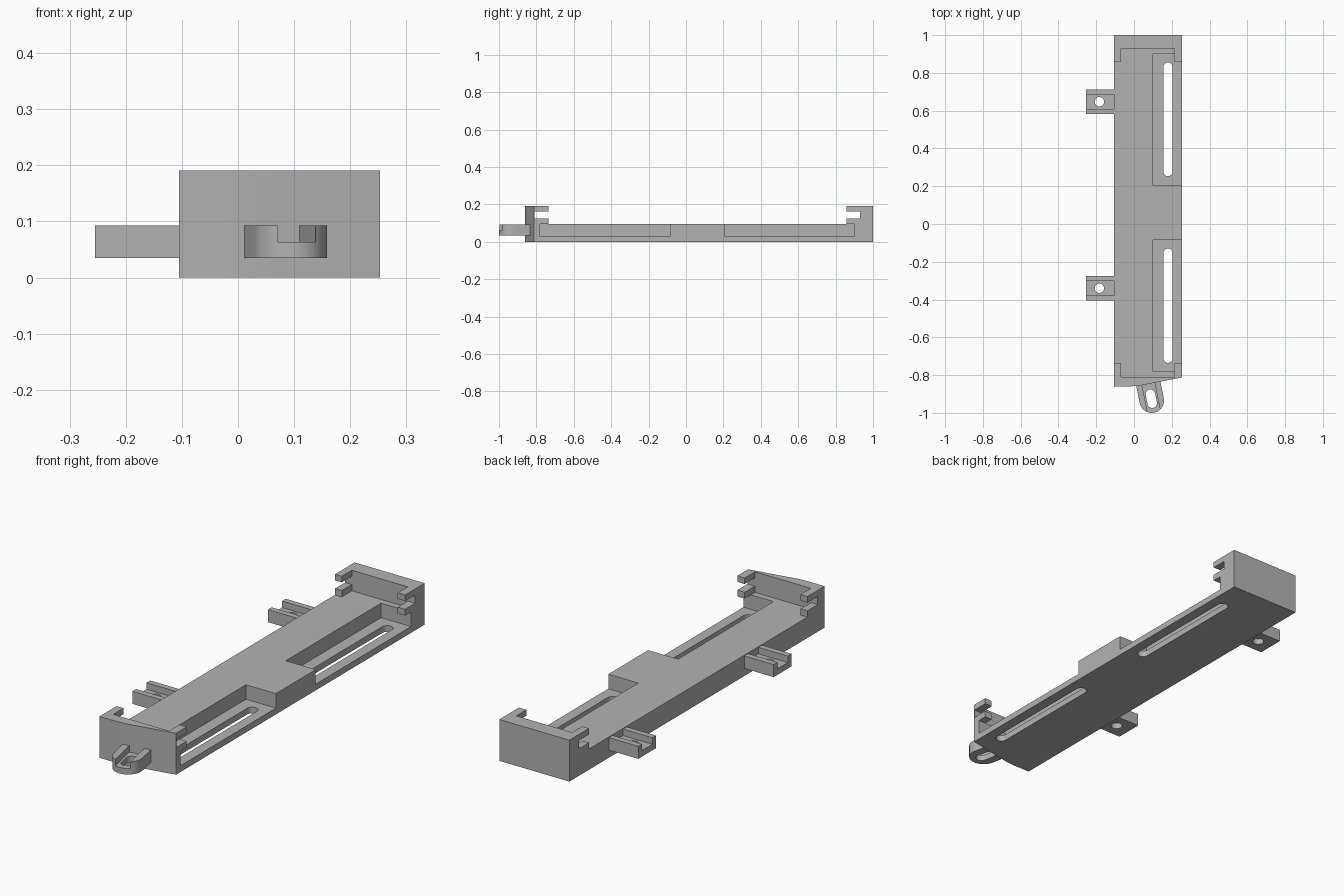
import bpy, bmesh, math
from mathutils import Matrix

cube = bpy.data.objects.get("Cube")
if cube:
    bpy.data.objects.remove(cube, do_unlink=True)

grey = bpy.data.materials.new("plain grey")
grey.use_nodes = True
colour = (0.45, 0.45, 0.45, 1)
grey.diffuse_color = colour
grey.node_tree.nodes["Principled BSDF"].inputs["Base Color"].default_value = colour


def prism(name, outline, z0, z1):
    """Extrude a counter-clockwise outline upwards."""
    bm = bmesh.new()
    low = [bm.verts.new((x, y, z0)) for x, y in outline]
    high = [bm.verts.new((x, y, z1)) for x, y in outline]
    bm.faces.new(low[::-1])
    bm.faces.new(high)
    n = len(outline)
    for i in range(n):
        j = (i + 1) % n
        bm.faces.new((low[i], low[j], high[j], high[i]))
    mesh = bpy.data.meshes.new(name)
    bm.to_mesh(mesh)
    bm.free()
    mesh.materials.append(grey)
    obj = bpy.data.objects.new(name, mesh)
    bpy.context.collection.objects.link(obj)
    return obj


def box(x0, x1, y0, y1, z0, z1, name="cutter"):
    return prism(name, [(x0, y0), (x1, y0), (x1, y1), (x0, y1)], z0, z1)


def arc(cx, cy, r, start, end, steps=16):
    angles = [math.radians(start + (end - start) * i / steps) for i in range(steps + 1)]
    return [(cx + r * math.cos(a), cy + r * math.sin(a)) for a in angles]


def slot(x, y0, y1, r, z0=-0.1, z1=0.3):
    """Cutter with round ends, y0 and y1 being the end centres."""
    return prism("cutter", arc(x, y0, r, 180, 360) + arc(x, y1, r, 0, 180), z0, z1)


def carve(obj, cutters):
    for c in cutters:
        c.hide_render = True
        mod = obj.modifiers.new("cut", "BOOLEAN")
        mod.operation = "DIFFERENCE"
        mod.solver = "EXACT"
        mod.object = c
    graph = bpy.context.evaluated_depsgraph_get()
    mesh = bpy.data.meshes.new_from_object(obj.evaluated_get(graph))
    obj.modifiers.clear()
    obj.data = mesh
    for c in cutters:
        bpy.data.objects.remove(c, do_unlink=True)


def smooth(obj):
    bpy.ops.object.select_all(action="DESELECT")
    obj.select_set(True)
    bpy.context.view_layer.objects.active = obj
    bpy.ops.object.shade_smooth_by_angle(angle=math.radians(30))


# Tray: slab with end walls and grooved corner hooks
left, right, top = -0.105, 0.253, 0.096
tray = prism("tray", [(left, -0.86), (-0.02, -0.86), (0.03, -0.856), (0.08, -0.846),
                      (right, -0.813), (right, 1), (left, 1)], 0, 0.191)
cuts = [
    box(-0.3, 0.4, -0.735, 0.857, top, 0.3),       # open middle
    box(-0.07, 0.215, -0.81, 0.93, top, 0.3),      # between the hooks
    box(-0.3, 0.4, -0.81, 0.93, 0.125, 0.163),     # groove through the hooks
]
# Side pockets with long slots
for y0, y1 in ((-0.78, -0.085), (0.205, 0.90)):
    cuts.append(box(0.10, 0.4, y0, y1, 0.029, top))
for y0, y1 in ((-0.71, -0.155), (0.278, 0.83)):
    cuts.append(slot(0.18, y0, y1, 0.025))
carve(tray, cuts)
smooth(tray)

# Channelled side lugs with a screw hole
for name, y in (("front_side_lug", -0.34), ("back_side_lug", 0.647)):
    lug = box(-0.255, left + 0.001, y - 0.065, y + 0.065, 0.035, 0.093, name)
    carve(lug, [box(-0.4, 0.1, y - 0.038, y + 0.038, 0.063, 0.3),
                slot(-0.183, y, y + 0.0001, 0.025)])
    smooth(lug)

# Rounded end lug, built straight then turned square to the slanted wall
r = 0.065
end_lug = prism("end_lug", arc(0, -0.095, r, 180, 360, 24) + [(r, 0), (-r, 0)], 0.035, 0.093)
carve(end_lug, [box(-0.034, 0.034, -0.3, 0.1, 0.063, 0.3),
                slot(0, -0.109, -0.06, 0.025)])
end_lug.data.transform(Matrix.Translation((0.075, -0.842, 0)) @ Matrix.Rotation(math.radians(11.5), 4, "Z"))
smooth(end_lug)
